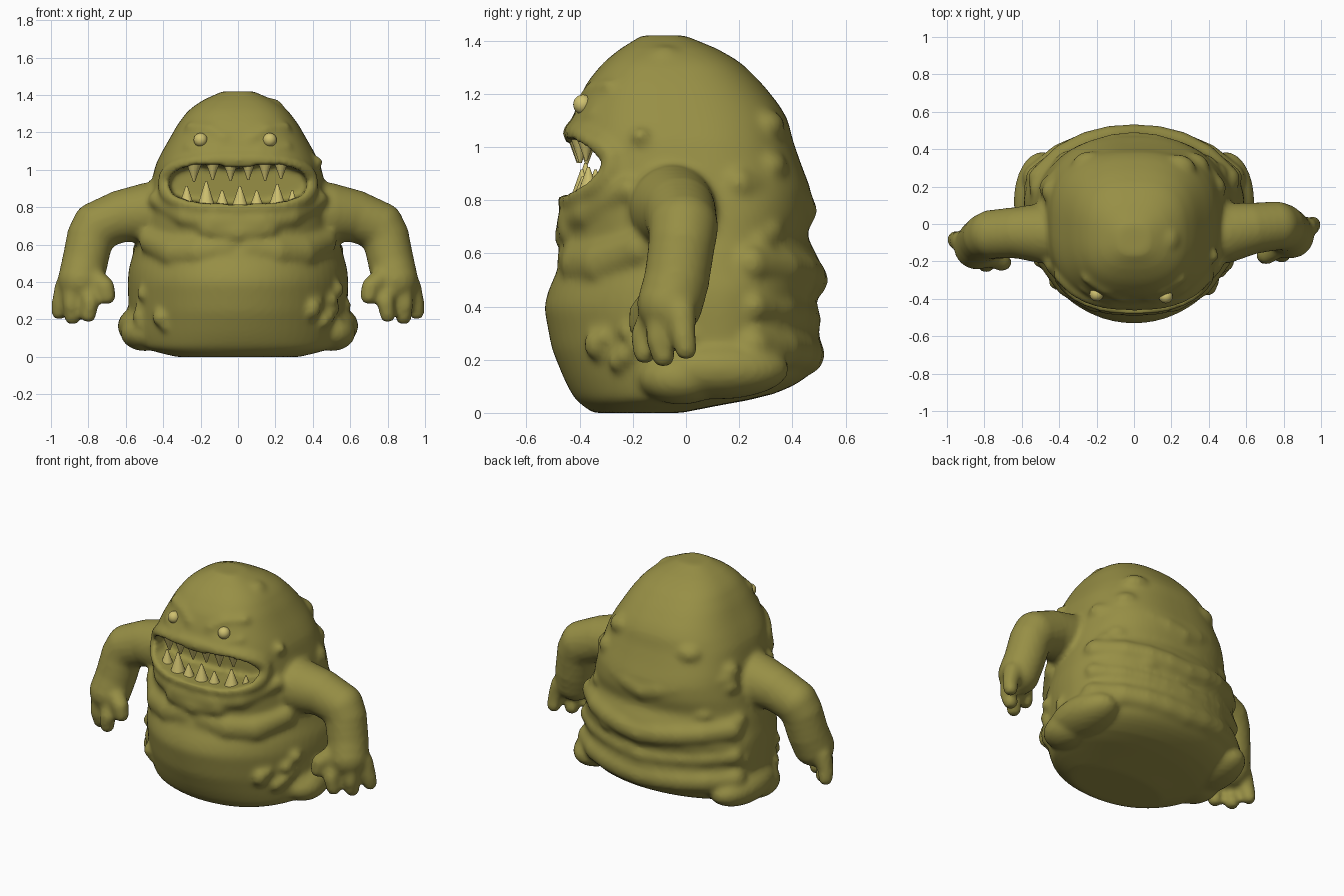
import bpy, bmesh, math, random
from mathutils import Vector, Matrix

if "Cube" in bpy.data.objects:
    bpy.data.objects.remove(bpy.data.objects["Cube"])

random.seed(4)


def material(name, rgb):
    m = bpy.data.materials.new(name)
    m.diffuse_color = (*rgb, 1)
    m.use_nodes = True
    m.node_tree.nodes["Principled BSDF"].inputs["Base Color"].default_value = m.diffuse_color
    return m


SKIN = material("olive_skin", (0.31, 0.275, 0.06))
PALE = material("pale_yellow", (0.62, 0.53, 0.16))

# body profile: z, half width, front y, back y, y of the widest point
ROWS = [
    (0.00, .30, -.34, -.05, -.18), (0.03, .48, -.40, .15, -.08), (0.07, .54, -.43, .34, .02),
    (0.13, .57, -.46, .455, .08), (0.24, .585, -.505, .51, .12), (0.40, .59, -.535, .485, .12),
    (0.47, .585, -.515, .505, .12), (0.52, .57, -.49, .52, .11), (0.60, .55, -.47, .49, .10),
    (0.66, .53, -.46, .455, .09), (0.75, .51, -.46, .475, .07), (0.84, .485, -.465, .47, .05),
    (0.93, .465, -.445, .435, .03), (1.03, .44, -.45, .40, .0), (1.10, .405, -.43, .385, -.02),
    (1.16, .37, -.41, .35, -.03), (1.24, .325, -.375, .285, -.04), (1.32, .265, -.31, .205, -.05),
    (1.38, .18, -.235, .10, -.07), (1.425, .06, -.15, -.03, -.09)]


def linear(z):
    z = min(max(z, 0), ROWS[-1][0])
    for a, b in zip(ROWS, ROWS[1:]):
        if z <= b[0]:
            t = (z - a[0]) / (b[0] - a[0])
            return [p + (q - p) * t for p, q in zip(a[1:], b[1:])]


def row(z):
    trio = [linear(z + d) for d in (-.015, 0, .015)]
    return [sum(c) / 3 for c in zip(*trio)]


def power(z):
    return 2 + .6 * min(max((z - .55) / .35, 0), 1)


def squircle(a, n):
    c, s = math.cos(a), math.sin(a)
    return (math.copysign(abs(c) ** (2 / n), c), math.copysign(abs(s) ** (2 / n), s))


def skin_point(a, z):
    w, f, b, cy = row(z)
    c, s = squircle(a, power(z))
    return Vector((w * c, cy + s * ((cy - f) if s < 0 else (b - cy)), z))


def front(x, z, off=0.0):
    w, f, b, cy = row(z)
    n = power(z)
    k = max(0, 1 - min(1, abs(x) / w) ** n) ** (1 / n)
    return Vector((x, cy - (cy - f) * k + off, z))


def back(x, z, off=0.0):
    w, f, b, cy = row(z)
    k = max(0, 1 - min(1, abs(x) / w) ** 2) ** .5
    return Vector((x, cy + (b - cy) * k + off, z))


# one unit ball, copied cheaply into plain vertex and face lists
ball = bmesh.new()
bmesh.ops.create_icosphere(ball, subdivisions=3, radius=1)
BALL_V = [tuple(v.co) for v in ball.verts]
BALL_F = [[v.index for v in f.verts] for f in ball.faces]
ball.free()
verts, faces = [], []


def blob(loc, radii):
    rx, ry, rz = radii if isinstance(radii, tuple) else (radii,) * 3
    x, y, z = loc
    n = len(verts)
    verts.extend((x + rx * a, y + ry * b, z + rz * c) for a, b, c in BALL_V)
    faces.extend([i + n for i in f] for f in BALL_F)


def chain(pts):
    """Row of overlapping balls through (point, radius) pairs."""
    for (p, r), (q, s) in zip(pts, pts[1:]):
        p, q = Vector(p), Vector(q)
        n = max(1, math.ceil((q - p).length / (.4 * min(r, s))))
        for i in range(n + 1):
            blob(p.lerp(q, i / n), r + (s - r) * i / n)


# torso and head loft
SEG, LEVELS = 64, 60
for i in range(LEVELS + 1):
    verts.extend(tuple(skin_point(2 * math.pi * k / SEG, 1.42 * i / LEVELS)) for k in range(SEG))
for i in range(LEVELS):
    for k in range(SEG):
        a, b = i * SEG + k, i * SEG + (k + 1) % SEG
        faces.append([a, b, b + SEG, a + SEG])
faces.append(list(range(SEG))[::-1])
faces.append([LEVELS * SEG + k for k in range(SEG)])

# lips around the mouth
lip = []
for i in range(33):
    c, s = squircle(2 * math.pi * i / 32, 2.6)
    lip.append((front(.39 * c, .925 + .13 * s, .02), .042))
chain(lip)

# chin, throat and chest folds
chain([(front(x, z, .035), r) for x, z, r in
       [(-.43, .84, .05), (-.28, .75, .06), (-.12, .72, .07), (.12, .72, .07), (.28, .75, .06), (.43, .84, .05)]])
chain([(front(x, z, .04), .075) for x, z in [(-.15, .69), (0, .665), (.15, .69)]])
for sx in (-1, 1):
    chain([(front(sx * x, z, .07), r) for x, z, r in
           [(.06, .58, .085), (.2, .56, .1), (.33, .56, .1), (.45, .62, .08)]])
    # haunches
    blob((sx * .49, .12, .165), (.155, .27, .115))
    blob((sx * .50, -.02, .13), (.13, .16, .10))
    # brows and eye bags
    chain([(front(sx * x, z, .02), .032) for x, z in [(.07, 1.165), (.15, 1.215), (.25, 1.225)]])
    chain([(front(sx * x, z, .022), .028) for x, z in [(.11, 1.105), (.19, 1.095), (.26, 1.12)]])

# sagging rolls on the back
for z, sag, r in [(.86, .10, .07), (.56, .06, .075), (.40, .05, .06), (.25, .03, .08)]:
    w = row(z)[0] * .88
    chain([(back(w * t, z - sag * (1 - abs(t)), -r * .72), r)
           for t in (-1, -.75, -.5, -.25, 0, .25, .5, .75, 1)])

# head lump, warts and lumpy flanks
blob((.17, -.08, 1.315), (.08, .09, .07))
blob((.42, -.17, 1.04), .035)
for i in range(16):
    a = math.radians(random.choice((-35, -145, -20, -160)) + random.uniform(-14, 14))
    blob(skin_point(a, random.uniform(.14, .42)) * .985, random.uniform(.03, .05))
for i in range(14):
    p = skin_point(math.radians(random.uniform(10, 170)), random.uniform(.35, 1.1))
    blob((p.x * .87, p.y * .87, p.z), (.10, .08, .07))

# arms, hands and fingers
ARM = [((.38, -.05, .77), .165), ((.48, -.05, .77), .163), ((.62, -.025, .755), .14),
       ((.755, -.01, .70), .133), ((.79, -.015, .64), .127), ((.82, -.035, .50), .125),
       ((.84, -.06, .41), .125)]
FINGERS = [
    [((.80, -.12, .37), .055), ((.79, -.165, .29), .046), ((.80, -.155, .225), .044)],
    [((.88, -.09, .37), .06), ((.89, -.105, .28), .048), ((.885, -.085, .215), .046)],
    [((.92, -.02, .38), .06), ((.95, -.01, .29), .048), ((.955, .0, .24), .044)],
    [((.77, -.12, .42), .06), ((.71, -.165, .375), .052), ((.70, -.17, .325), .047)]]


def side(pts, sx):
    """Mirror to a side; the left arm reaches a little further forward."""
    return [((sx * x, y - (.07 * max(0, x - .5) / .4 if sx < 0 else 0), z), r)
            for (x, y, z), r in pts]


for sx in (-1, 1):
    for limb in [ARM] + FINGERS:
        chain(side(limb, sx))


def add_object(name, me, mat):
    me.materials.append(mat)
    ob = bpy.data.objects.new(name, me)
    bpy.context.collection.objects.link(ob)
    return ob


def from_bmesh(name, b, mat):
    me = bpy.data.meshes.new(name)
    b.to_mesh(me)
    b.free()
    return add_object(name, me, mat)


mesh = bpy.data.meshes.new("body")
mesh.from_pydata(verts, [], faces)
body = add_object("body", mesh, SKIN)

# fuse everything, soften
bpy.context.view_layer.objects.active = body
body.select_set(True)


def apply(kind, **props):
    m = body.modifiers.new(kind.lower(), kind)
    for k, v in props.items():
        setattr(m, k, v)
    bpy.ops.object.modifier_apply(modifier=m.name)


apply("REMESH", mode='VOXEL', voxel_size=.014)
apply("SMOOTH", factor=.5, iterations=4)

# press the mouth cavity inwards, then even out its walls
for v in body.data.vertices:
    x, y, z = v.co
    dip = .025 * max(0, 1 - abs(x) / .2) if z > .927 else 0
    if y < -.2 and abs(x / .365) ** 2.8 + abs((z + dip - .927) / .108) ** 2.8 < 1:
        v.co.y = -.23
apply("REMESH", mode='VOXEL', voxel_size=.014)
apply("SMOOTH", factor=.5, iterations=3)
body.data.materials.clear()
body.data.materials.append(SKIN)
body.data.polygons.foreach_set("use_smooth", [True] * len(body.data.polygons))
low = min(v.co.z for v in body.data.vertices)
body.data.transform(Matrix.Translation((0, 0, -low)))


# teeth
def teeth(name, spec, base, up):
    tb = bmesh.new()
    for x, tip, r in spec:
        p = front(x, .93, .055 if up else .04)
        m = Matrix.Translation((x, p.y, (tip + base) / 2))
        if not up:
            m = m @ Matrix.Rotation(math.pi, 4, 'X')
        bmesh.ops.create_cone(tb, segments=14, cap_ends=True, radius1=r, radius2=.005,
                              depth=abs(tip - base), matrix=m)
    for f in tb.faces:
        f.smooth = len(f.verts) == 4
    return from_bmesh(name, tb, PALE)


teeth("upper_teeth", [(-.235, .935, .048), (-.135, .945, .042), (-.04, .94, .045), (.055, .945, .042),
                      (.145, .94, .042), (.23, .95, .042)], 1.05, False)
teeth("lower_teeth", [(-.275, .915, .045), (-.17, .94, .05), (-.085, .89, .04), (.01, .915, .046),
                      (.1, .89, .04), (.21, .925, .05), (.29, .89, .035)], .80, True)

# eyes
for name, x in (("left_eye", -.2), ("right_eye", .17)):
    eb = bmesh.new()
    bmesh.ops.create_uvsphere(eb, u_segments=24, v_segments=16, radius=.037,
                              matrix=Matrix.Translation(front(x, 1.16, .002)))
    for f in eb.faces:
        f.smooth = True
    from_bmesh(name, eb, PALE)
